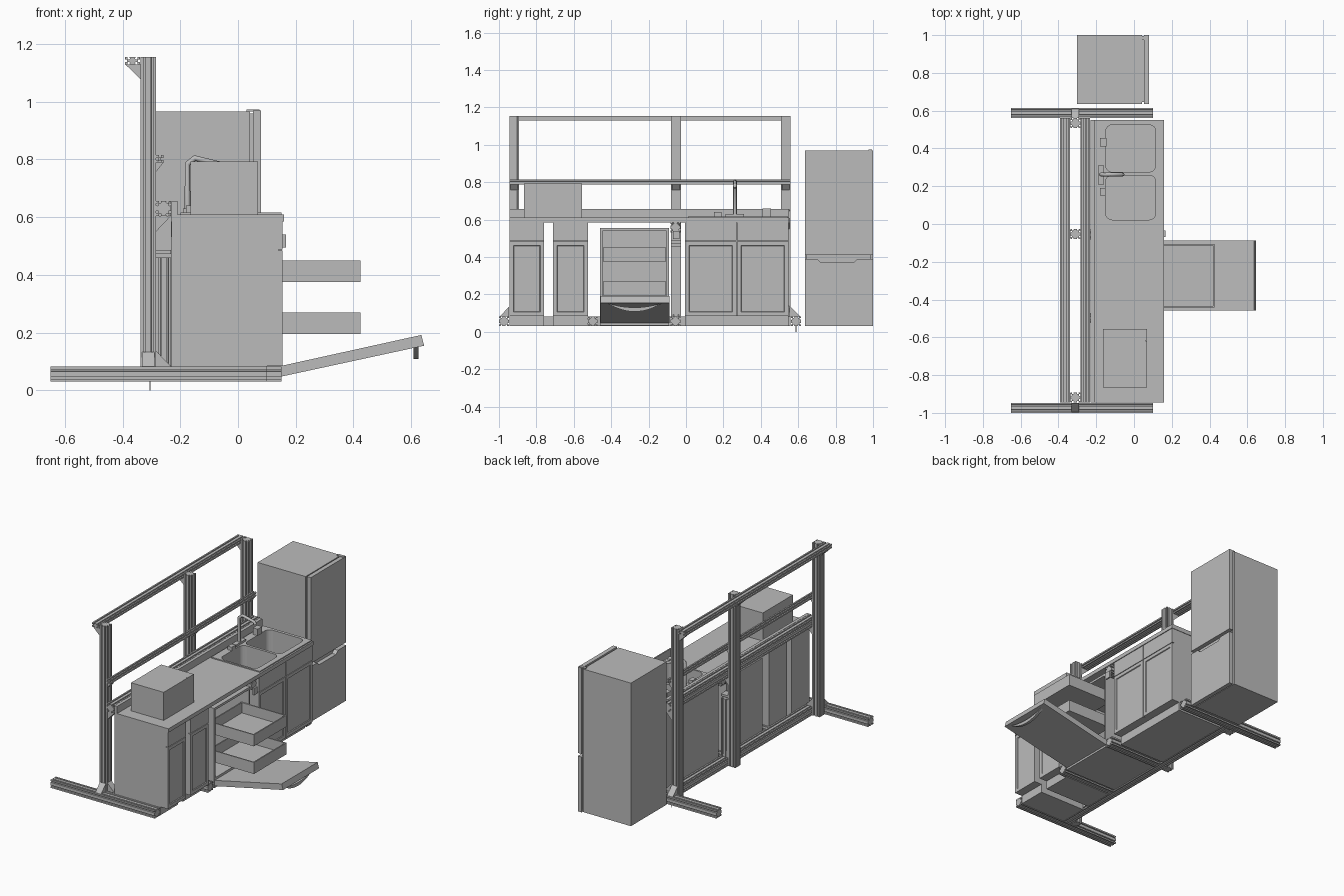
import bpy, bmesh
from math import cos, sin, pi

cube = bpy.data.objects.get("Cube")
if cube:
    bpy.data.objects.remove(cube, do_unlink=True)

grey = bpy.data.materials.new("plain_grey")
grey.use_nodes = True
grey.diffuse_color = (0.5, 0.5, 0.5, 1)
grey.node_tree.nodes["Principled BSDF"].inputs["Base Color"].default_value = (0.5, 0.5, 0.5, 1)


def finish(name, bm):
    bmesh.ops.recalc_face_normals(bm, faces=bm.faces)
    mesh = bpy.data.meshes.new(name)
    bm.to_mesh(mesh)
    bm.free()
    mesh.materials.append(grey)
    ob = bpy.data.objects.new(name, mesh)
    bpy.context.collection.objects.link(ob)
    return ob


def prism(name, pts, axis, lo, hi):
    """Extrude a 2D outline along axis; outline uses the other two axes in x, y, z order."""
    bm = bmesh.new()
    others = [i for i in range(3) if i != axis]
    verts = []
    for p in pts:
        co = [0, 0, 0]
        co[axis], co[others[0]], co[others[1]] = lo, p[0], p[1]
        verts.append(bm.verts.new(co))
    face = bm.faces.new(verts)
    ext = bmesh.ops.extrude_face_region(bm, geom=[face])
    move = [0, 0, 0]
    move[axis] = hi - lo
    bmesh.ops.translate(bm, vec=move, verts=[g for g in ext["geom"] if isinstance(g, bmesh.types.BMVert)])
    return finish(name, bm)


def box(name, x, y, z):
    return prism(name, [(x[0], y[0]), (x[1], y[0]), (x[1], y[1]), (x[0], y[1])], 2, *z)


def rail(name, x, y, z, axis):
    """Slotted aluminium extrusion with one T slot per cell on every side."""
    spans = [x, y, z]
    (u0, u1), (v0, v1) = [spans[i] for i in range(3) if i != axis]
    cell = 0.0265
    slot = [(-.0035, 0), (-.0035, .003), (-.0055, .003), (-.003, .008),
            (.003, .008), (.0055, .003), (.0035, .003), (.0035, 0)]
    pts = []
    corners = [(u0, v0), (u1, v0), (u1, v1), (u0, v1)]
    for k, (dx, dy) in enumerate([(1, 0), (0, 1), (-1, 0), (0, -1)]):
        cx, cy = corners[k]
        length = (u1 - u0) if dx else (v1 - v0)
        n = max(1, round(length / cell))
        pts.append((cx, cy))
        for i in range(n):
            mid = length * (i + .5) / n
            pts += [(cx + dx * (mid + a) - dy * d, cy + dy * (mid + a) + dx * d) for a, d in slot]
    return prism(name, pts, axis, *spans[axis])


def door(name, y, z, framed=True):
    """Cabinet front, with a recessed centre panel when framed."""
    ob = box(name, (.14, .155), y, z)
    if framed:
        bm = bmesh.new()
        bm.from_mesh(ob.data)
        front = [f for f in bm.faces if f.normal.x > .9]
        bmesh.ops.inset_individual(bm, faces=front, thickness=.03)
        bmesh.ops.inset_individual(bm, faces=front, thickness=.004, depth=-.005)
        bm.to_mesh(ob.data)
        bm.free()


def cut(ob, cutter):
    mod = ob.modifiers.new("cut", 'BOOLEAN')
    mod.operation, mod.solver, mod.object = 'DIFFERENCE', 'EXACT', cutter
    with bpy.context.temp_override(object=ob, active_object=ob, selected_objects=[ob]):
        bpy.ops.object.modifier_apply(modifier=mod.name)


def tube(name, pts, radius, smooth=False):
    crv = bpy.data.curves.new(name, 'CURVE')
    crv.dimensions = '3D'
    crv.bevel_depth, crv.bevel_resolution, crv.use_fill_caps = radius, 2, True
    sp = crv.splines.new('POLY')
    sp.points.add(len(pts) - 1)
    for p, co in zip(sp.points, pts):
        p.co = (*co, 1)
    crv.materials.append(grey)
    ob = bpy.data.objects.new(name, crv)
    bpy.context.collection.objects.link(ob)


# Frame: feet, posts and long rails
Y0, Y1 = -.945, .56
rail("foot_front", (-.65, .10), (-1, -.947), (.03, .083), 0)
rail("foot_back", (-.65, .10), (.562, .615), (.03, .083), 0)
posts = [("front", -.945), ("middle", -.08), ("back", .507)]
for n, y in posts:
    rail("post_" + n, (-.337, -.284), (y, y + .053), (.03, 1.155), 2)
rail("top_rail", (-.392, -.339), (Y0, Y1), (1.129, 1.155), 1)
rail("shelf_rail", (-.284, -.258), (Y0, Y1), (.789, .815), 1)
rail("counter_rail", (-.284, -.232), (Y0, Y1), (.605, .657), 1)
rail("base_rail", (-.284, -.232), (Y0, Y1), (.03, .083), 1)
for n, y in [("a", -.525), ("b", -.083)]:
    rail("cross_rail_" + n, (-.232, .15), (y, y + .053), (.03, .083), 0)
rail("upper_cross_rail", (-.232, .155), (-.083, -.03), (.532, .585), 0)
rail("short_upright", (-.284, -.232), (-.08, -.027), (.083, .46), 2)
box("upright_cap", (-.284, -.232), (-.08, -.027), (.473, .487))
box("cross_rail_plate", (.155, .166), (-.07, -.035), (.495, .54))

# Corner gussets
for n, y in posts:
    a, b = y + .006, y + .047
    prism("top_gusset_" + n, [(-.337, 1.129), (-.39, 1.129), (-.337, 1.078)], 1, a, b)
    prism("shelf_gusset_" + n, [(-.284, .789), (-.258, .789), (-.284, .757)], 1, a, b)
    prism("counter_gusset_" + n, [(-.284, .605), (-.232, .605), (-.284, .55)], 1, a, b)
    prism("base_gusset_" + n, [(-.284, .083), (-.232, .083), (-.284, .137)], 1, a, b)
prism("foot_gusset_front", [(-.947, .083), (-.995, .083), (-.947, .133)], 0, -.332, -.29)
prism("foot_gusset_back", [(.56, .083), (.61, .083), (.56, .133)], 0, -.332, -.29)
tube("levelling_pin", [(-.305, .588, 0), (-.305, .588, .04)], .002)

# Cabinets with recessed toe kicks
carcass = [(-.23, .03), (.10, .03), (.10, .085), (.14, .085), (.14, .585), (-.23, .585)]
for n, a, b in [("a", -.943, -.758), ("b", -.71, -.525)]:
    prism("narrow_cabinet_" + n, carcass, 1, a, b)
    door("narrow_drawer_" + n, (a, b), (.488, .585), False)
    door("narrow_door_" + n, (a, b), (.085, .484))
sink_cabinet = prism("sink_cabinet", carcass, 1, -.005, .547)
for n, a, b in [("left", -.005, .269), ("right", .273, .547)]:
    door("sink_front_" + n, (a, b), (.488, .585), False)
    door("sink_door_" + n, (a, b), (.085, .484))

# Worktop, upstand and sink
worktop = box("worktop", (-.23, .16), (Y0, .55), (.585, .61))
box("upstand", (-.23, -.21), (Y0, .55), (.61, .657))
sink_rim = box("sink_rim", (-.2, .15), (.01, .545), (.61, .617))


def rounded(x0, x1, y0, y1, r):
    pts = []
    for k, (cx, cy) in enumerate([(x1 - r, y1 - r), (x0 + r, y1 - r), (x0 + r, y0 + r), (x1 - r, y0 + r)]):
        pts += [(cx + r * cos((k + i / 4) * pi / 2), cy + r * sin((k + i / 4) * pi / 2)) for i in range(5)]
    return pts


for y0, y1 in [(.022, .258), (.275, .525)]:
    bowl = prism("bowl_cutter", rounded(-.15, .115, y0, y1, .035), 2, .47, .66)
    for ob in (worktop, sink_rim, sink_cabinet):
        cut(ob, bowl)
    bpy.data.objects.remove(bowl, do_unlink=True)
for n, y in [("a", .195), ("b", .335)]:
    prism("drain_" + n, [(-.08 + .03 * cos(i * pi / 3), y + .03 * sin(i * pi / 3)) for i in range(6)], 2, .468, .475)

# Tap
box("tap_base", (-.19, -.16), (.21, .31), (.617, .63))
tube("tap_stem", [(-.175, .262, .62), (-.175, .262, .785), (-.15, .262, .805), (-.065, .262, .785),
                  (-.06, .262, .77)], .01)
box("soap_pump", (-.18, -.145), (.41, .455), (.617, .66))
box("tap_lever", (-.18, -.15), (.15, .19), (.617, .64))

# Countertop oven
box("oven_body", (-.165, .062), (-.865, -.555), (.61, .793))
box("oven_door", (.062, .07), (-.865, -.62), (.61, .793))
box("oven_controls", (.062, .07), (-.618, -.555), (.61, .793))

# Dishwasher: open tub, two racks, lowered door with curved handle
DY = (-.46, -.09)
box("tub_back", (-.23, -.215), DY, (.085, .555))
box("tub_floor", (-.23, .15), DY, (.035, .1))
box("tub_roof", (-.23, .15), DY, (.54, .555))
box("tub_side_front", (-.23, .15), (-.46, -.447), (.085, .555))
box("tub_side_back", (-.23, .15), (-.103, -.09), (.085, .555))
for n, z in [("lower", .195), ("upper", .375)]:
    rx, ry, top, t = (.1, .425), (-.443, -.107), z + .075, .008
    box("rack_floor_" + n, rx, ry, (z, z + t))
    for s, x in [("rear", rx[0]), ("front", rx[1] - t)]:
        box(f"rack_{s}_{n}", (x, x + t), ry, (z, top))
    for s, y in [("right", ry[0]), ("left", ry[1] - t)]:
        box(f"rack_{s}_{n}", rx, (y, y + t), (z, top))
prism("dishwasher_door", [(.15, .048), (.645, .155), (.635, .192), (.15, .085)], 1, -.457, -.087)
arc = [(-.275 + .14 * t / 6, 1 - (t / 6) ** 2) for t in range(-6, 7)]
outline = [(y, .15 - .042 * h) for y, h in arc] + [(y, .152 - .022 * h) for y, h in reversed(arc)]
prism("dishwasher_handle", outline, 0, .608, .626)

# Fridge freezer
FY = (.635, 1.0)
box("fridge_body", (-.303, .042), FY, (.035, .967))
box("fridge_seal", (.042, .052), (.645, .99), (.045, .96))
box("fridge_upper_door", (.052, .08), FY, (.41, .97))
prism("fridge_lower_door", [(.635, .03), (1, .03), (1, .39), (.915, .39), (.895, .37), (.72, .37),
                            (.7, .39), (.635, .39)], 0, .052, .08)
box("fridge_hinge", (.03, .075), (.975, .995), (.967, .974))
